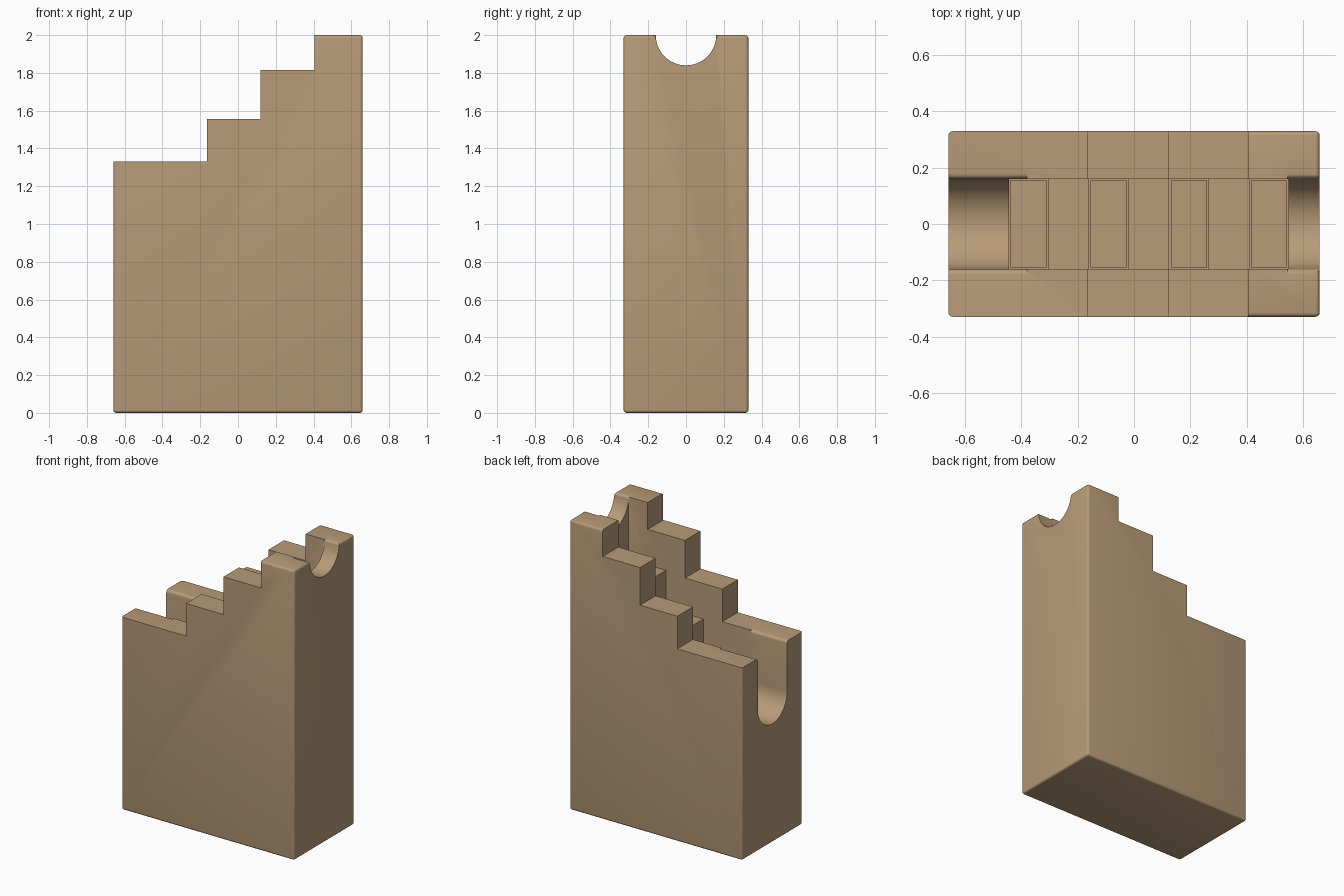
import bpy, bmesh, math
from mathutils import Vector

if "Cube" in bpy.data.objects:
    bpy.data.objects.remove(bpy.data.objects["Cube"])

wood = bpy.data.materials.new("light wood")
wood.diffuse_color = (0.48, 0.33, 0.19, 1)
wood.use_nodes = True
wood.node_tree.nodes["Principled BSDF"].inputs["Base Color"].default_value = wood.diffuse_color


def prism(name, profile, offset, depth):
    """Extrude a closed list of 3D points by depth, starting at offset."""
    bm = bmesh.new()
    face = bm.faces.new([bm.verts.new(Vector(p) + Vector(offset)) for p in profile])
    ext = bmesh.ops.extrude_face_region(bm, geom=[face])
    verts = [g for g in ext["geom"] if isinstance(g, bmesh.types.BMVert)]
    bmesh.ops.translate(bm, vec=depth, verts=verts)
    bmesh.ops.recalc_face_normals(bm, faces=bm.faces[:])
    return finish(name, bm)


def finish(name, bm):
    me = bpy.data.meshes.new(name)
    bm.to_mesh(me)
    bm.free()
    me.materials.append(wood)
    ob = bpy.data.objects.new(name, me)
    bpy.context.collection.objects.link(ob)
    return ob


def cut(target, cutter):
    """Subtract the cutter and apply the result."""
    mod = target.modifiers.new("cut", "BOOLEAN")
    mod.operation, mod.solver, mod.object = "DIFFERENCE", "EXACT", cutter
    bpy.context.view_layer.objects.active = target
    bpy.ops.object.modifier_apply(modifier=mod.name)
    bpy.data.objects.remove(cutter)


def groove(name, x0, x1, zc, ztop, r=0.16, f=0.02):
    """U-shaped cutter along x with rounded lips at the top."""
    half = []
    for i in range(17):
        a = math.pi / 2 * i / 16
        y, z = r * math.sin(a), zc - r * math.cos(a)
        if z < ztop - f - 0.003:
            half.append((y, z))
    for i in range(7):
        a = math.pi / 2 * i / 6
        half.append((r + f - f * math.cos(a), ztop - f + f * math.sin(a)))
    half.append((r + f, ztop + 0.2))
    pts = half + [(-y, z) for y, z in reversed(half[1:])]
    return prism(name, [(0, y, z) for y, z in pts], (x0, 0, 0), (x1 - x0, 0, 0))


X, Y = 0.66, 0.33

# Stepped tower body
steps = [(-X, 0), (X, 0), (X, 2), (0.405, 2), (0.405, 1.815), (0.12, 1.815),
         (0.12, 1.555), (-0.165, 1.555), (-0.165, 1.33), (-X, 1.33)]
body = prism("stepped_body", [(x, 0, z) for x, z in steps], (0, -Y, 0), (0, 2 * Y, 0))

# Soft edges round the base, upright corners and highest top
bm = bmesh.new()
bm.from_mesh(body.data)


def soft(e):
    a, b = e.verts[0].co, e.verts[1].co
    m = (a + b) / 2
    if abs(a.z - b.z) > 0.5:
        return abs(m.x) > X - 0.01
    return m.z < 0.01 or (m.z > 1.99 and m.x > 0.41)


bmesh.ops.bevel(bm, geom=[e for e in bm.edges if soft(e)], offset=0.015,
                segments=4, profile=0.5, affect="EDGES")
bm.to_mesh(body.data)
bm.free()

# Inner staircase: sliding steps sit in slots between fixed steps
slide = [(-0.445, -0.305, 0.88), (-0.16, -0.02, 1.14),
         (0.125, 0.265, 1.37), (0.41, 0.55, 1.63)]
fixed = [1.05, 1.31, 1.57]
floor = []
for i, (x0, x1, top) in enumerate(slide):
    floor += [(x0, top - 0.15), (x1, top - 0.15)]
    if i < 3:
        floor += [(x1, fixed[i]), (slide[i + 1][0], fixed[i])]
floor += [(0.55, 2.2), (-0.445, 2.2)]
cut(body, prism("stair_cutter", [(x, 0, z) for x, z in floor], (0, -0.16, 0), (0, 0.32, 0)))

# Entry and exit grooves
cut(body, groove("entry_cutter", -0.8, -0.38, 0.98, 1.33))
cut(body, groove("exit_cutter", 0.545, 0.8, 2.0, 2.0))

# Sliding steps
gap = 0.006
for i, (x0, x1, top) in enumerate(slide):
    rect = [(x0 + gap, -0.16 + gap, 0), (x1 - gap, -0.16 + gap, 0),
            (x1 - gap, 0.16 - gap, 0), (x0 + gap, 0.16 - gap, 0)]
    prism("sliding_step_%d" % (i + 1), rect, (0, 0, top - 0.17), (0, 0, 0.17))

# Smooth the rounded areas only
bpy.ops.object.select_all(action="DESELECT")
body.select_set(True)
bpy.context.view_layer.objects.active = body
bpy.ops.object.shade_smooth_by_angle(angle=math.radians(30))
